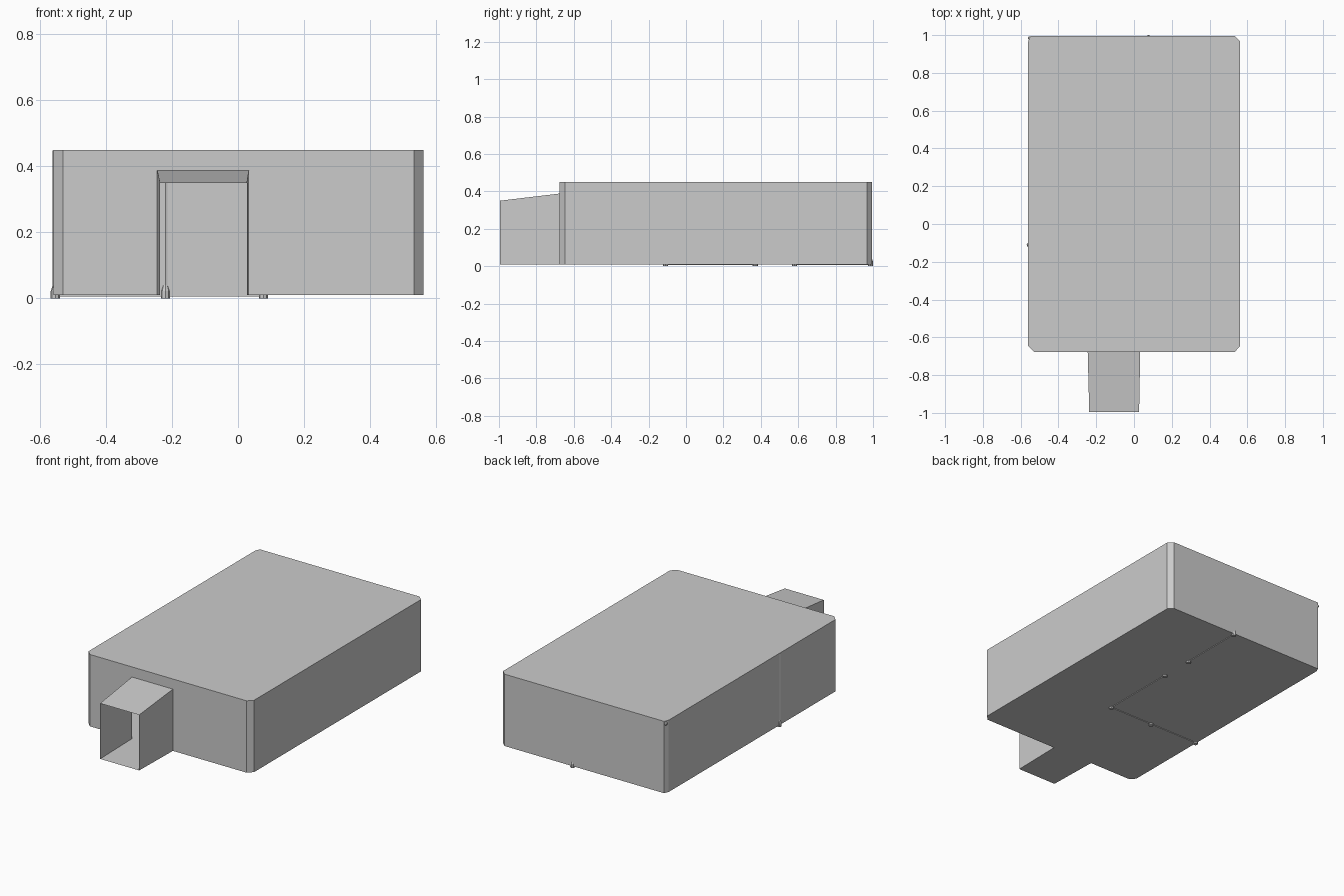
import bpy, bmesh
from mathutils import Vector

if "Cube" in bpy.data.objects:
    bpy.data.objects.remove(bpy.data.objects["Cube"])

FLOOR, CEIL = 0.01, 0.45


def new_object(name, bm):
    mesh = bpy.data.meshes.new(name)
    bm.to_mesh(mesh)
    bm.free()
    obj = bpy.data.objects.new(name, mesh)
    bpy.context.collection.objects.link(obj)
    return obj


def add_face(bm, *points):
    bm.faces.new([bm.verts.new(p) for p in points])


def finish_shell(bm):
    bmesh.ops.remove_doubles(bm, verts=bm.verts, dist=0.0005)
    bmesh.ops.recalc_face_normals(bm, faces=bm.faces)


# Doorway and porch outline
DL, DR, DOOR_TOP = -0.245, 0.033, 0.388   # doorway in the front wall
PL, PR, PORCH_TOP = -0.237, 0.027, 0.35   # narrower outer mouth
FRONT, MOUTH = -0.677, -0.995

# Room: thin shell with cut corners and a notch for the doorway
plan = [(0.533, FRONT), (0.562, -0.647), (0.562, 0.967), (0.533, 0.995),
        (-0.548, 0.995), (-0.56, 0.967), (-0.56, -0.647), (-0.53, FRONT)]
bm = bmesh.new()
for (ax, ay), (bx, by) in zip(plan, plan[1:]):
    add_face(bm, (ax, ay, FLOOR), (bx, by, FLOOR), (bx, by, CEIL), (ax, ay, CEIL))
add_face(bm, *[(x, y, CEIL) for x, y in plan])
add_face(bm, *[(x, y, FLOOR) for x, y in plan + [(DL, FRONT), (DR, FRONT)]][::-1])
add_face(bm, *[(x, FRONT, z) for x, z in [
    (-0.53, FLOOR), (DL, FLOOR), (DL, DOOR_TOP), (DR, DOOR_TOP),
    (DR, FLOOR), (0.533, FLOOR), (0.533, CEIL), (-0.53, CEIL)]])
finish_shell(bm)
new_object("room_shell", bm)

# Entrance porch: floor, two sides and sloping roof, open at both ends
bm = bmesh.new()
inner = [(DL, FRONT, FLOOR), (DL, FRONT, DOOR_TOP), (DR, FRONT, DOOR_TOP), (DR, FRONT, FLOOR)]
outer = [(PL, MOUTH, FLOOR), (PL, MOUTH, PORCH_TOP), (PR, MOUTH, PORCH_TOP), (PR, MOUTH, FLOOR)]
for i in range(4):
    j = (i + 1) % 4
    add_face(bm, outer[i], inner[i], inner[j], outer[j])
finish_shell(bm)
new_object("entrance_porch", bm)


# Interior partition panels, sunk slightly into the floor
def partition(name, a, b, thick=0.008, z0=0.006, z1=CEIL - 0.002):
    bm = bmesh.new()
    bmesh.ops.create_cube(bm, size=1)
    size = Vector((abs(b[0] - a[0]) + thick, abs(b[1] - a[1]) + thick, z1 - z0))
    bmesh.ops.scale(bm, vec=size, verts=bm.verts)
    bmesh.ops.translate(bm, verts=bm.verts,
                        vec=((a[0] + b[0]) / 2, (a[1] + b[1]) / 2, (z0 + z1) / 2))
    new_object(name, bm)


partition("partition_back", (0.077, 0.58), (0.077, 0.99))
partition("partition_side", (0.077, -0.11), (0.077, 0.37))
partition("partition_cross", (-0.555, -0.11), (0.077, -0.11))


# Partition posts: slim shaft on a flared foot
def post(name, x, y):
    bm = bmesh.new()
    profile = [(0.014, 0.0), (0.014, 0.022), (0.008, 0.04), (0.008, CEIL - 0.002)]
    rings = []
    for r, z in profile:
        ring = bmesh.ops.create_circle(bm, segments=8, radius=r)["verts"]
        bmesh.ops.translate(bm, verts=ring, vec=(x, y, z))
        rings.append(ring)
    for low, high in zip(rings, rings[1:]):
        for i in range(8):
            j = (i + 1) % 8
            bm.faces.new((low[i], low[j], high[j], high[i]))
    bm.faces.new(rings[0])
    bm.faces.new(rings[-1])
    bmesh.ops.recalc_face_normals(bm, faces=bm.faces)
    new_object(name, bm)


posts = [(0.077, 0.986), (0.077, 0.58), (0.077, 0.37), (0.077, -0.11),
         (-0.22, -0.11), (-0.554, -0.11)]
for n, (x, y) in enumerate(posts):
    post(f"partition_post_{n + 1}", x, y)

# Small fitting high in the back left corner
bm = bmesh.new()
bmesh.ops.create_uvsphere(bm, u_segments=8, v_segments=6, radius=0.01)
bmesh.ops.translate(bm, verts=bm.verts, vec=(-0.552, 0.984, 0.433))
new_object("corner_fitting", bm)
